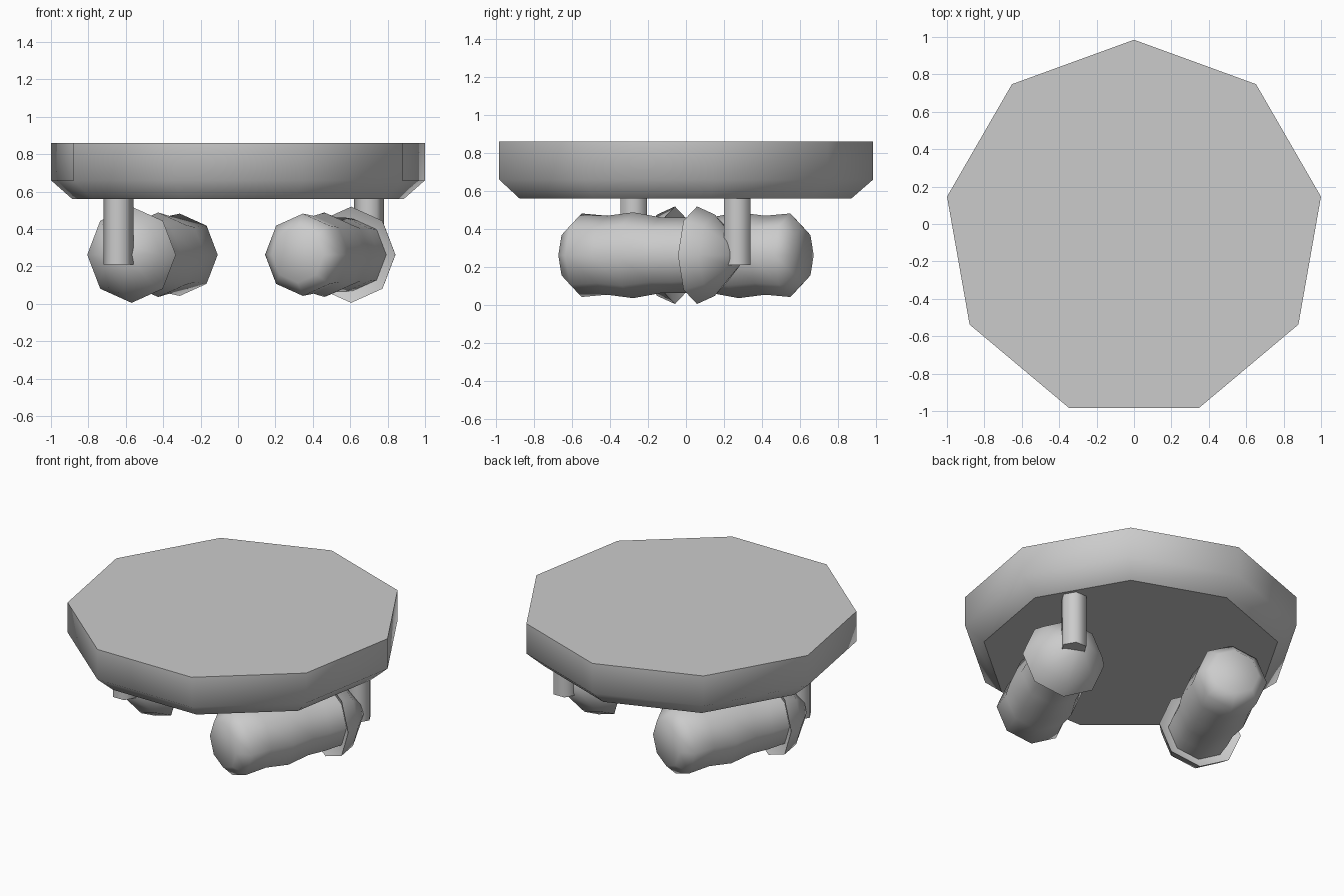
import bpy, bmesh, math
from mathutils import Matrix, Vector

if "Cube" in bpy.data.objects:
    bpy.data.objects.remove(bpy.data.objects["Cube"])

grey = bpy.data.materials.new("plain_grey")
grey.diffuse_color = (0.6, 0.6, 0.6, 1)
grey.use_nodes = True
grey.node_tree.nodes["Principled BSDF"].inputs["Base Color"].default_value = grey.diffuse_color


def lathe(name, profile, sides, matrix, start=0.0, angle=50):
    """Closed solid of revolution about local z from (radius, height) rings."""
    bm = bmesh.new()
    rings = []
    for r, h in profile:
        ring = []
        for i in range(sides):
            a = start + 2 * math.pi * i / sides
            ring.append(bm.verts.new((r * math.cos(a), r * math.sin(a), h)))
        rings.append(ring)
    for a, b in zip(rings, rings[1:]):
        for i in range(sides):
            j = (i + 1) % sides
            bm.faces.new((a[i], a[j], b[j], b[i]))
    bm.faces.new(rings[0][::-1])
    bm.faces.new(rings[-1])
    bmesh.ops.recalc_face_normals(bm, faces=bm.faces)
    mesh = bpy.data.meshes.new(name)
    bm.to_mesh(mesh)
    bm.free()
    mesh.materials.append(grey)
    mesh.transform(matrix)
    ob = bpy.data.objects.new(name, mesh)
    bpy.context.collection.objects.link(ob)
    bpy.ops.object.select_all(action='DESELECT')
    ob.select_set(True)
    bpy.context.view_layer.objects.active = ob
    bpy.ops.object.shade_smooth_by_angle(angle=math.radians(angle))
    return ob


# Nine-sided ceiling plate with a chamfered lower edge
plate = lathe("ceiling_plate", [(0.90, 0.56), (1.015, 0.66), (1.015, 0.86)], 9,
              Matrix.Translation((0, -0.03, 0)), math.pi / 2)
for p in plate.data.polygons:
    if len(p.vertices) > 4:
        p.use_smooth = False

# Lamp profiles along the lamp axis, measured from the collar rim
barrel = [(0.19, -0.05), (0.20, 0.09), (0.20, 0.21), (0.226, 0.365),
          (0.208, 0.515), (0.22, 0.66), (0.15, 0.73)]
collar = [(0.08, -0.22), (0.215, -0.10), (0.257, 0.0), (0.19, -0.03)]

tilt = math.radians(23)
direction = Vector((-math.sin(tilt), -math.cos(tilt), 0))
side = Vector((math.cos(tilt), -math.sin(tilt), 0))
up = Vector((0, 0, 1))
aim = Matrix((side, up, direction)).transposed()
if aim.determinant() < 0:
    aim = Matrix((-side, up, direction)).transposed()
lamp = Matrix.Translation((0.605, 0.058, 0.262)) @ aim.to_4x4()

# Second lamp is the first one turned half way round
pivot = Matrix.Translation((0.018, 0, 0))
turn = pivot @ Matrix.Rotation(math.pi, 4, 'Z') @ pivot.inverted()

for label, m, stem in (("right", lamp, (0.70, 0.27, 0)),
                       ("left", turn @ lamp, (-0.64, -0.275, 0))):
    lathe(label + "_lamp_barrel", barrel, 8, m)
    lathe(label + "_lamp_collar", collar, 8, m)
    # Hexagonal stem from the plate to the lamp
    lathe(label + "_stem", [(0.08, 0.21), (0.08, 0.58)], 6,
          Matrix.Translation(stem), 0, 65)
